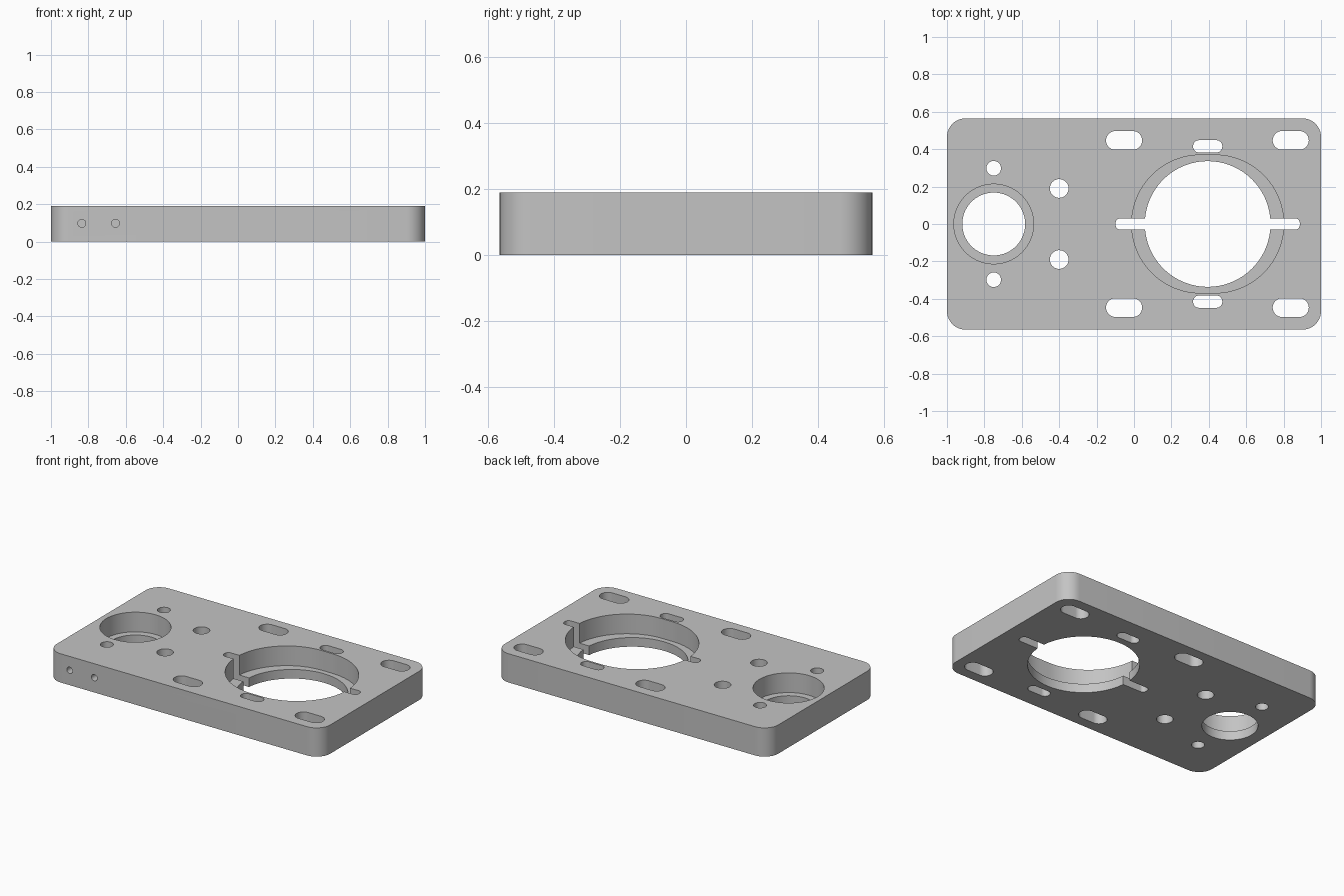
import bpy
import bmesh
from math import cos, sin, pi
from mathutils import Matrix, Vector

if "Cube" in bpy.data.objects:
    bpy.data.objects.remove(bpy.data.objects["Cube"])

LENGTH, WIDTH, THICK = 2.0, 1.13, 0.19
LEDGE = 0.06           # height of the ledge inside both bores
BORE_X, PORT_X = 0.394, -0.75

metal = bpy.data.materials.new("machined grey")
metal.use_nodes = True
grey = (0.55, 0.55, 0.55, 1)
metal.diffuse_color = grey
metal.node_tree.nodes["Principled BSDF"].inputs["Base Color"].default_value = grey


def rounded_prism(name, x, y, w, d, r, z0, z1, steps=12):
    """Upright prism with a rounded-rectangle outline; r = w/2 = d/2 gives a cylinder."""
    pts = []
    for k, (sx, sy) in enumerate([(1, 1), (-1, 1), (-1, -1), (1, -1)]):
        for i in range(steps + 1):
            a = (k + i / steps) * pi / 2
            pts.append(Vector((x + sx * (w / 2 - r) + r * cos(a),
                               y + sy * (d / 2 - r) + r * sin(a), z0)))
    bm = bmesh.new()
    base = bm.faces.new([bm.verts.new(p) for p in pts])
    bmesh.ops.remove_doubles(bm, verts=bm.verts[:], dist=1e-5)
    bm.faces.ensure_lookup_table()
    top = bmesh.ops.extrude_face_region(bm, geom=bm.faces[:], use_keep_orig=True)
    verts = [g for g in top["geom"] if isinstance(g, bmesh.types.BMVert)]
    bmesh.ops.translate(bm, verts=verts, vec=(0, 0, z1 - z0))
    bmesh.ops.recalc_face_normals(bm, faces=bm.faces[:])
    mesh = bpy.data.meshes.new(name)
    bm.to_mesh(mesh)
    bm.free()
    obj = bpy.data.objects.new(name, mesh)
    bpy.context.scene.collection.objects.link(obj)
    return obj


# Base plate
plate = rounded_prism("mounting_plate", 0, 0, LENGTH, WIDTH, 0.1, 0, THICK)
plate.data.materials.append(metal)
cutters = []


def cut(name, x, y, w, d, r, z0=-0.1, steps=12):
    obj = rounded_prism(name, x, y, w, d, r, z0, THICK + 0.1, steps)
    obj.hide_render = True
    cutters.append(obj)


def hole(name, x, y, r, z0=-0.1, steps=12):
    cut(name, x, y, 2 * r, 2 * r, r, z0, steps)


# Large bore with its wider recess and side notches
hole("bore_cutter", BORE_X, 0, 0.336, steps=24)
cut("bore_recess_cutter", BORE_X, 0, 0.813, 0.738, 0.369, LEDGE, 24)
cut("notch_cutter", BORE_X, 0, 0.985, 0.06, 0.025)

# Small bore with its recess
hole("port_cutter", PORT_X, 0, 0.168, steps=24)
hole("port_recess_cutter", PORT_X, 0, 0.213, LEDGE, 24)

# Slots and bolt holes, mirrored front to back
for s in (-1, 1):
    for x in (-0.053, 0.838):
        cut("corner_slot_cutter", x, s * 0.447, 0.193, 0.1, 0.05)
    cut("bore_slot_cutter", BORE_X, s * 0.415, 0.156, 0.066, 0.032)
    hole("port_bolt_cutter", PORT_X, s * 0.298, 0.039)
    hole("dowel_cutter", -0.4, s * 0.19, 0.05)

# Blind holes drilled into the front edge
for x in (-0.835, -0.655):
    drill = rounded_prism("edge_drill_cutter", 0, 0, 0.042, 0.042, 0.021, -0.2, 0.2)
    drill.data.transform(Matrix.Translation((x, -WIDTH / 2, 0.098))
                         @ Matrix.Rotation(pi / 2, 4, "X"))
    drill.hide_render = True
    cutters.append(drill)

# Cut everything out, then bake the result and drop the cutters
for obj in cutters:
    mod = plate.modifiers.new(obj.name, "BOOLEAN")
    mod.operation = "DIFFERENCE"
    mod.solver = "EXACT"
    mod.object = obj
bpy.context.view_layer.update()
baked = bpy.data.meshes.new_from_object(
    plate.evaluated_get(bpy.context.evaluated_depsgraph_get()))
plate.modifiers.clear()
plate.data = baked
baked.materials.clear()
baked.materials.append(metal)
for poly in baked.polygons:
    poly.material_index = 0
for obj in cutters:
    bpy.data.objects.remove(obj)

bpy.ops.object.select_all(action="DESELECT")
plate.select_set(True)
bpy.context.view_layer.objects.active = plate
bpy.ops.object.shade_smooth_by_angle(angle=pi / 6)
